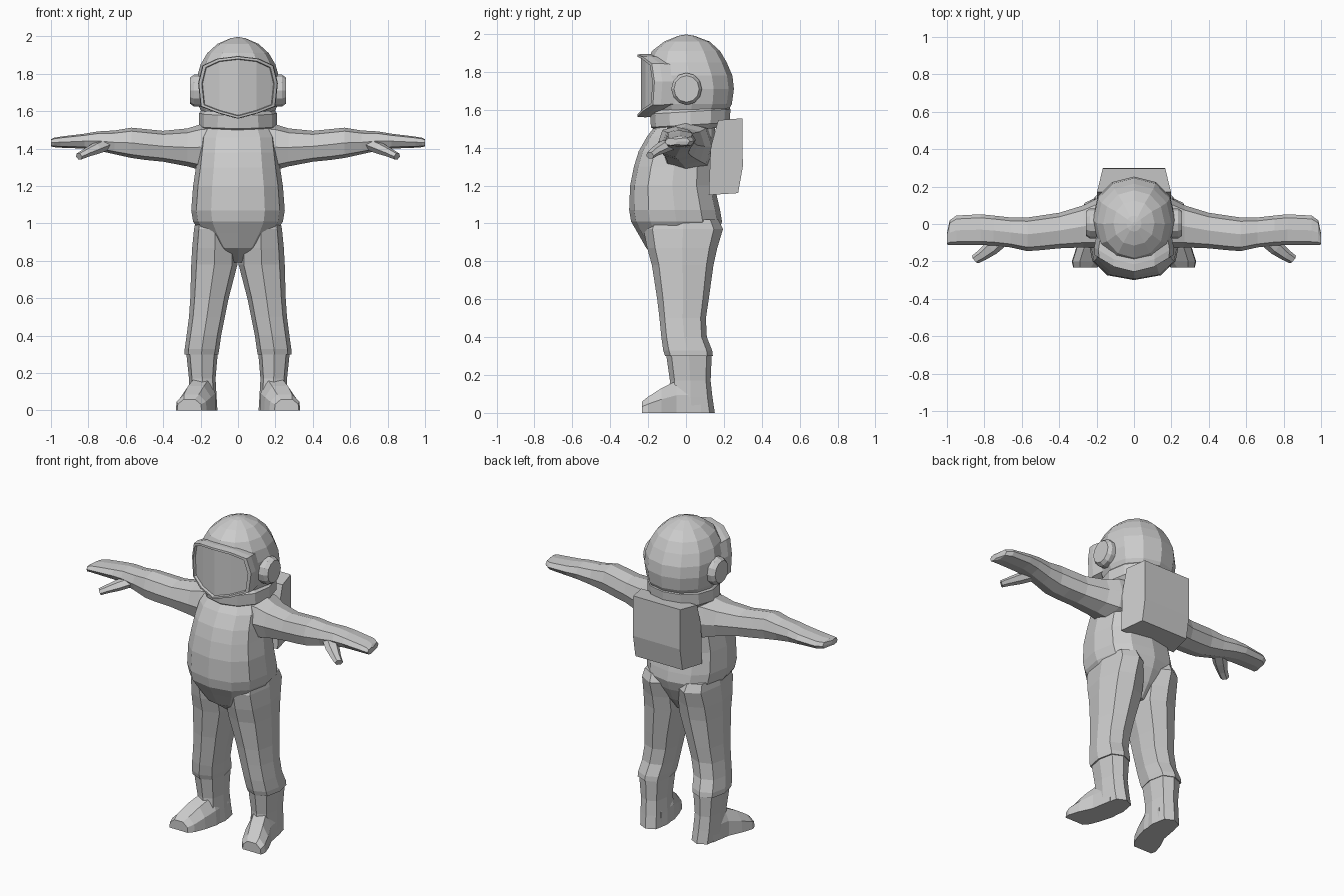
import bpy, bmesh, math
from mathutils import Vector

suit = bpy.data.materials.new("suit_grey")
suit.diffuse_color = (0.6, 0.6, 0.6, 1)


def finish(name, bm, mirror=False):
    bmesh.ops.recalc_face_normals(bm, faces=bm.faces)
    me = bpy.data.meshes.new(name)
    bm.to_mesh(me)
    bm.free()
    me.materials.append(suit)
    ob = bpy.data.objects.new(name, me)
    bpy.context.collection.objects.link(ob)
    if mirror:
        ob.modifiers.new("mirror", "MIRROR")
    return ob


def loft(name, rings, mirror=False):
    """Skin a list of equal-length closed rings and cap both ends."""
    bm = bmesh.new()
    vs = [[bm.verts.new(p) for p in r] for r in rings]
    n = len(vs[0])
    for a, b in zip(vs, vs[1:]):
        for i in range(n):
            j = (i + 1) % n
            bm.faces.new((a[i], a[j], b[j], b[i]))
    bm.faces.new(vs[0])
    bm.faces.new(vs[-1])
    return finish(name, bm, mirror)


def oval(u0, u1, v0, v1, n, power=1.0, phase=0.0):
    """Rounded outline filling the box u0..u1, v0..v1; power < 1 is boxier."""
    out = []
    for i in range(n):
        a = 2 * math.pi * (i + phase) / n
        c, s = math.cos(a), math.sin(a)
        c = math.copysign(abs(c) ** power, c)
        s = math.copysign(abs(s) ** power, s)
        out.append(((u0 + u1) / 2 + (u1 - u0) / 2 * c, (v0 + v1) / 2 + (v1 - v0) / 2 * s))
    return out


def stack_z(rows, n, power):
    """Rows of z, x0, x1, y0, y1."""
    return [[(x, y, z) for x, y in oval(x0, x1, y0, y1, n, power)] for z, x0, x1, y0, y1 in rows]


# Torso: belly bulges forward, pelvis narrows to the crotch
torso = [(0.79, 0.05, -0.10, 0.07), (0.87, 0.13, -0.21, 0.13), (0.95, 0.20, -0.255, 0.17),
         (1.01, 0.24, -0.29, 0.19), (1.07, 0.25, -0.30, 0.18), (1.20, 0.24, -0.295, 0.15),
         (1.30, 0.225, -0.275, 0.15), (1.38, 0.215, -0.25, 0.155), (1.46, 0.205, -0.205, 0.155),
         (1.53, 0.17, -0.15, 0.15)]
loft("torso", stack_z([(z, -w, w, a, b) for z, w, a, b in torso], 12, 0.8))

# Legs
legs = [(1.02, 0.03, 0.225, -0.20, 0.17), (0.97, 0.01, 0.235, -0.225, 0.195),
        (0.87, 0.003, 0.245, -0.205, 0.165), (0.78, 0.003, 0.25, -0.18, 0.145),
        (0.60, 0.05, 0.255, -0.152, 0.12), (0.50, 0.07, 0.262, -0.14, 0.105),
        (0.40, 0.09, 0.275, -0.13, 0.11), (0.33, 0.10, 0.285, -0.12, 0.138),
        (0.30, 0.105, 0.285, -0.11, 0.142)]
loft("leg", stack_z(legs, 8, 0.75), True)

# Boots: straight shaft plus a foot turned outward
shaft = [(0.31, 0.108, 0.277, -0.105, 0.136), (0.17, 0.12, 0.262, -0.085, 0.13),
         (0.08, 0.115, 0.26, -0.09, 0.14), (0.0, 0.11, 0.255, -0.09, 0.152)]
loft("boot_shaft", stack_z(shaft, 8, 0.75), True)
foot = [(0.08, 0.185, 0.13, 0.07, 0.17), (-0.05, 0.195, 0.155, 0.08, 0.17),
        (-0.13, 0.225, 0.17, 0.085, 0.13), (-0.20, 0.25, 0.165, 0.08, 0.085),
        (-0.232, 0.26, 0.13, 0.06, 0.06)]
rings = []
for y, cx, base, top, h in foot:
    b, t = base / 2, top / 2
    rings.append([(cx - b, y, 0), (cx + b, y, 0), (cx + b * 0.95, y, h * 0.55),
                  (cx + t, y, h), (cx - t, y, h), (cx - b * 0.95, y, h * 0.55)])
loft("boot_foot", rings, True)

# Arms and mitten hands: rows of x, y0, y1, z0, z1
arms = [(0.10, -0.13, 0.15, 1.27, 1.54), (0.20, -0.13, 0.135, 1.285, 1.53),
        (0.27, -0.125, 0.10, 1.305, 1.508), (0.40, -0.13, 0.06, 1.33, 1.495),
        (0.50, -0.14, 0.045, 1.34, 1.505), (0.57, -0.145, 0.035, 1.35, 1.512),
        (0.66, -0.125, 0.035, 1.37, 1.497), (0.75, -0.115, 0.045, 1.39, 1.492),
        (0.82, -0.112, 0.052, 1.40, 1.48), (0.95, -0.113, 0.045, 1.405, 1.464),
        (0.985, -0.113, 0.02, 1.408, 1.458), (1.0, -0.11, -0.05, 1.412, 1.45)]
loft("arm", [[(x, y, z) for y, z in oval(y0, y1, z0, z1, 8, 0.75)]
             for x, y0, y1, z0, z1 in arms], True)

# Thumbs
path = [((0.70, -0.07, 1.425), 0.045), ((0.76, -0.125, 1.40), 0.042),
        ((0.81, -0.165, 1.378), 0.032), ((0.85, -0.19, 1.358), 0.026)]
axis = (Vector(path[-1][0]) - Vector(path[0][0])).normalized()
side = axis.cross(Vector((0, 0, 1))).normalized()
up = side.cross(axis)
loft("thumb", [[Vector(p) + side * u + up * v for u, v in oval(-r, r, -r * 0.75, r * 0.75, 6)]
               for p, r in path], True)

# Collar ring, tipped slightly forward
collar = [(1.50, 0.19, -0.155, 0.20), (1.525, 0.21, -0.185, 0.23),
          (1.595, 0.208, -0.19, 0.235), (1.615, 0.19, -0.17, 0.22)]
loft("collar", [[(x, y, z + 0.06 * (y - 0.1)) for x, y in oval(-w, w, a, b, 12, 0.95)]
                for z, w, a, b in collar])

# Helmet dome
dome = [(1.57, 0.185, -0.16, 0.21), (1.63, 0.21, -0.18, 0.242), (1.71, 0.222, -0.19, 0.253),
        (1.78, 0.22, -0.205, 0.245), (1.85, 0.20, -0.205, 0.215), (1.91, 0.165, -0.18, 0.18),
        (1.96, 0.11, -0.115, 0.125), (1.99, 0.04, -0.04, 0.045), (1.996, 0.008, -0.008, 0.01)]
loft("helmet", stack_z([(z, -w, w, a, b) for z, w, a, b in dome], 12, 0.95))

# Visor: folded outline with a raised rim and a recessed pane
half = [(0, 1.895), (0.11, 1.882), (0.19, 1.845), (0.213, 1.75), (0.20, 1.625), (0.11, 1.59), (0, 1.56)]
outline = half + [(-x, z) for x, z in half[-2:0:-1]]


def visor_ring(scale, push, flat=False):
    ring = []
    for x, z in outline:
        x, z = x * scale, 1.725 + (z - 1.725) * scale
        y = -0.05 if flat else -0.25 + 0.25 * abs(x) + 0.9 * max(0, abs(x) - 0.11) * 0.4
        ring.append((x, y + push, z))
    return ring


bm = bmesh.new()
layers = [visor_ring(0.93, 0, True), visor_ring(1.0, 0.035), visor_ring(0.985, -0.005),
          visor_ring(0.91, -0.006), visor_ring(0.89, 0.012)]
vs = [[bm.verts.new(p) for p in r] for r in layers]
n = len(outline)
for a, b in zip(vs, vs[1:]):
    for i in range(n):
        j = (i + 1) % n
        bm.faces.new((a[i], a[j], b[j], b[i]))
pane = vs[-1]
for i in range(n // 2):
    quad = [pane[i], pane[i + 1], pane[(n - i - 1) % n], pane[(n - i) % n]]
# Pane strips run vertically so the fold falls on the centre line
m = len(half) - 1
for s in (1, -1):
    p = [pane[(s * i) % n] for i in range(m + 1)]
    bm.faces.new((p[0], p[1], p[m - 1], p[m]))
    bm.faces.new((p[1], p[2], p[m - 2], p[m - 1]))
    bm.faces.new((p[2], p[3], p[m - 2]))
finish("visor", bm)

# Ear discs
ear = [(0.17, 0.085), (0.235, 0.085), (0.256, 0.07)]
loft("ear_disc", [[(x, y, z) for y, z in oval(0.003 - r * 0.95, 0.003 + r * 0.95, 1.71 - r, 1.71 + r, 12)]
                  for x, r in ear], True)

# Backpack: side profile swept across, narrower on the outer face
side_profile = [(0.12, 1.15), (0.275, 1.16), (0.30, 1.30), (0.297, 1.555), (0.17, 1.545), (0.13, 1.40)]
rings = []
for s in (-1, 1):
    rings.append([(s * (0.167 if y > 0.25 else 0.198), y, z) for y, z in side_profile])
loft("backpack", rings)
